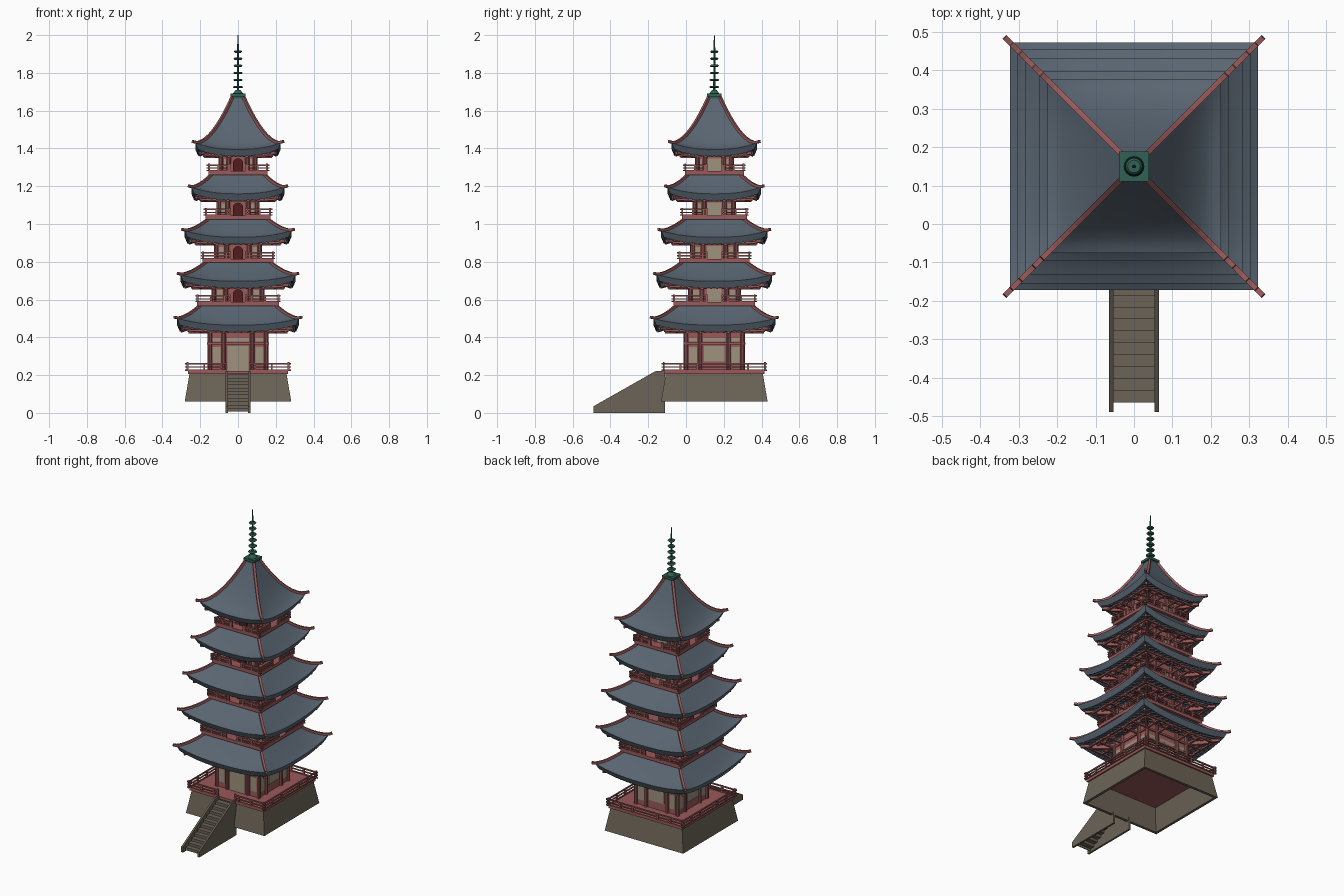
import bpy, bmesh, math
from mathutils import Matrix, Vector

if "Cube" in bpy.data.objects:
    bpy.data.objects.remove(bpy.data.objects["Cube"])

CY = 0.15  # tower axis in y; all parts are modelled around it


def mat(name, c):
    m = bpy.data.materials.new(name)
    m.diffuse_color = (*c, 1)
    m.use_nodes = True
    m.node_tree.nodes["Principled BSDF"].inputs["Base Color"].default_value = m.diffuse_color
    return m


RED = mat("red_timber", (0.32, 0.10, 0.10))
SLATE = mat("slate", (0.10, 0.13, 0.165))
BEIGE = mat("plaster", (0.34, 0.29, 0.21))
STONE = mat("stone", (0.15, 0.125, 0.095))
GREEN = mat("bronze", (0.03, 0.12, 0.09))
DARK = mat("dark_red", (0.09, 0.012, 0.012))


def rot(k):
    return Matrix.Rotation(k * math.pi / 2, 4, 'Z')


class Part:
    """Collects primitives in one mesh; k picks the side (0 = front)."""

    def __init__(self, name, material):
        self.name, self.mat, self.bm = name, material, bmesh.new()

    def box(self, x0, x1, y0, y1, z0, z1, k=0):
        m = rot(k) @ Matrix.Translation(((x0 + x1) / 2, (y0 + y1) / 2, (z0 + z1) / 2))
        bmesh.ops.create_cube(self.bm, size=1, matrix=m @ Matrix.Diagonal((x1 - x0, y1 - y0, z1 - z0, 1)))

    def beam(self, p, q, w, h, k=0):
        p, q = Vector(p), Vector(q)
        m = rot(k) @ Matrix.Translation((p + q) / 2) @ (q - p).to_track_quat('Y', 'Z').to_matrix().to_4x4()
        bmesh.ops.create_cube(self.bm, size=1, matrix=m @ Matrix.Diagonal((w, (q - p).length, h, 1)))

    def cone(self, x, y, z0, z1, r0, r1, n=8, k=0):
        bmesh.ops.create_cone(self.bm, cap_ends=True, segments=n, radius1=r0, radius2=r1, depth=z1 - z0,
                              matrix=rot(k) @ Matrix.Translation((x, y, (z0 + z1) / 2)))

    def prism(self, pts, vec):
        f = self.bm.faces.new([self.bm.verts.new(p) for p in pts])
        r = bmesh.ops.extrude_face_region(self.bm, geom=[f])
        bmesh.ops.translate(self.bm, vec=vec, verts=[v for v in r['geom'] if isinstance(v, bmesh.types.BMVert)])

    def loft(self, rows, n):
        """Square rings (half width, z, corner lift) joined into a four-sided skin."""
        for k in range(4):
            g = [[self.bm.verts.new(rot(k) @ Vector((u * h, -h, z + l * abs(u) ** 2.5)))
                  for u in [2 * i / n - 1 for i in range(n + 1)]] for h, z, l in rows]
            for a, b in zip(g, g[1:]):
                for i in range(n):
                    self.bm.faces.new((a[i], a[i + 1], b[i + 1], b[i]))
        bmesh.ops.remove_doubles(self.bm, verts=self.bm.verts, dist=1e-5)

    def done(self, smooth=False):
        bmesh.ops.recalc_face_normals(self.bm, faces=self.bm.faces)
        me = bpy.data.meshes.new(self.name)
        self.bm.to_mesh(me)
        me.materials.append(self.mat)
        o = bpy.data.objects.new(self.name, me)
        o.location.y = CY
        bpy.context.collection.objects.link(o)
        if smooth:
            bpy.context.view_layer.objects.active = o
            o.select_set(True)
            bpy.ops.object.shade_smooth_by_angle(angle=math.radians(30))
            o.select_set(False)


def railing(name, half, z, height, gaps):
    p = Part(name, RED)
    r = half - 0.012
    for k in range(4):
        g = gaps[k]
        spans = [(-half, -g), (g, half)] if g else [(-half, half)]
        for a, b in spans:
            for f, t in ((0.15, .006), (0.55, .006), (1, .008)):
                p.box(a, b, -r - .004, -r + .004, z + f * height - t, z + f * height, k)
        n = 6
        for i in range(n):
            x = -r + 2 * r * i / n
            if abs(x) > g:
                p.box(x - .005, x + .005, -r - .005, -r + .005, z, z + height * (1.1 if i == 0 else 1), k)
        for x in ([-g, g] if g else []):
            p.box(x - .005, x + .005, -r - .005, -r + .005, z, z + height * 1.1, k)
    p.done()


def roof(i, b, e, zb, ht, ztop, pw):
    """b: body half width, e: eave half width, zb: lowest edge, (ht, ztop): upper end."""
    L, th, rise, eo = 0.035, 0.035, 0.045, e - 0.015
    slope = []
    for s in range(11):
        t = s / 10
        slope.append((e + (ht - e) * t, zb + th + (ztop - zb - th) * t ** pw, L * (1 - t) ** 2))
    p = Part(f"roof_{i}", SLATE)
    p.loft([(b, zb + rise, 0), (eo, zb, L)] + slope, 16)
    p.done(True)

    # red hip ridges running past the eave corners
    p = Part(f"hip_ridges_{i}", RED)
    pts = [Vector((h, -h, z + l + .003)) for h, z, l in slope]
    pts.insert(0, pts[0] + Vector((.014, -.014, .004)))
    for k in range(4):
        for a, c in zip(pts, pts[1:]):
            p.beam(a, c + (c - a) * .05, .014, .014, k)
    p.done()

    def under(x, h, d=0):
        s = (h - b) / (eo - b)
        return Vector((x, -h, zb + rise * (1 - s) + L * s * abs(x / h) ** 2.5 - d))

    # rafters under the eaves
    p = Part(f"rafters_{i}", SLATE)
    n = 18
    for k in range(4):
        for j in range(n):
            x = (2 * (j + .5) / n - 1) * (e - .02)
            h0 = max(b, abs(x) + .004)
            if h0 < eo - .02:
                p.beam(under(x, h0, .003), under(x, eo - .006, .003), .008, .008, k)
    p.done()

    # stepped brackets, purlins and corner beams
    p = Part(f"brackets_{i}", RED)
    d = e - b
    for k in range(4):
        for f, drop in ((.38, .03), (.62, .018)):
            for x in (-.95 * b, -.45 * b, .45 * b, .95 * b):
                q = under(x, b + f * d, drop)
                p.beam((x, -b + .01, q.z), q, .012, .012, k)
                p.box(x - .022, x + .022, q.y - .005, q.y + .005, q.z, q.z + .012, k)
            h = b + f * d
            z = under(0, h, .008).z
            p.box(-h, h, -h - .005, -h + .005, z - .005, z + .005, k)
        for f, drop in ((.5, .035), (.8, .02)):
            h = b + f * d
            p.beam((b - .01, -b + .01, zb + rise - drop - .01), under(h, h, drop), .016, .016, k)
    p.done()


def storey(i, b, z0, z1, door_h):
    """Walls, columns, plaster panels and doors."""
    c = 0.46 * b
    w = b - .014
    timber, panel = Part(f"timber_frame_{i}", RED), Part(f"wall_panels_{i}", BEIGE)
    timber.box(-w, w, -w, w, z0, z1)
    zt = z0 + door_h
    for k in range(4):
        for x in (-w, -c, c):
            timber.cone(x, -w, z0, z1, .012, .012, 10, k)
        for z in (zt + .012, z1 - .045):
            timber.box(-b, b, -w - .008, -w, z - .006, z + .006, k)
        for s in (-1, 1):
            x0, x1 = sorted((s * (c + .016), s * (w - .016)))
            panel.box(x0, x1, -w - .003, -w, z0 + .25 * door_h, zt - .005, k)
            if i == 1:
                panel.box(x0, x1, -w - .003, -w, zt + .022, zt + .042, k)
        if i == 1:
            panel.box(-c + .016, c - .016, -w - .003, -w, zt + .022, zt + .042, k)
            panel.box(-.055, .055, -w - .006, -w, z0 + (0 if k == 0 else .05), zt, k)
        elif k:
            panel.box(-.038, .038, -w - .006, -w, z0, zt, k)
    timber.done(True)
    panel.done()
    if i > 1:
        r = .027
        door = Part(f"arched_door_{i}", DARK)
        arc = [(r * math.cos(a * math.pi / 10), -w, zt - r + r * math.sin(a * math.pi / 10)) for a in range(11)]
        door.prism([(r, -w, z0)] + arc + [(-r, -w, z0)], (0, -.012, 0))
        door.done()


# hollow stone base and deck
p = Part("stone_base", STONE)
p.loft([(.265, .06, 0), (.282, .06, 0), (.257, .206, 0), (.24, .206, 0), (.265, .06, 0)], 1)
p.done()
p = Part("deck", RED)
p.box(-.266, .266, -.266, .266, .205, .222)
p.done()
railing("deck_railing", .28, .222, .043, (.062, 0, 0, 0))

# staircase: two stringers with open-backed steps
p = Part("stair_sides", STONE)
side = [(-.49, 0), (-.49, .035), (-.16, .222), (-.11, .222), (-.11, 0)]
for x in (-.065, .053):
    p.prism([(x, y - CY, z) for y, z in side], (.012, 0, 0))
p.done()
p = Part("stair_steps", STONE)
N = 11
for j in range(N):
    y, z = -.465 + .031 * j - CY, .025 + .0178 * j
    p.box(-.053, .053, y, y + .036, z - .005, z)
    p.box(-.053, .053, y, y + .005, z - .018, z)
p.done()

# storeys: body half, floor z, balcony half, eave half, eave bottom z
levels = [(.164, .222, .28, .3225, .430), (.142, .587, .226, .305, .662), (.130, .815, .197, .282, .895),
          (.117, 1.045, .182, .247, 1.125), (.105, 1.280, .166, .226, 1.360)]
for i, (b, z0, bal, e, zb) in enumerate(levels, 1):
    storey(i, b, z0, zb + .045, .133 if i == 1 else .068)
    if i > 1:
        f = Part(f"balcony_floor_{i}", RED)
        f.box(-bal + .01, bal - .01, -bal + .01, bal - .01, z0 - .02, z0)
        f.done()
        railing(f"balcony_railing_{i}", bal, z0, .036, (.042,) * 4)
    if i < 5:
        roof(i, b, e, zb, levels[i][2] - .03, levels[i][1] - .016, 1.15)
    else:
        roof(i, b, e, zb, .032, 1.665, 1.6)

# finial: stepped base, bowl, pole and rings
p = Part("finial_base", GREEN)
p.box(-.03, .03, -.03, .03, 1.655, 1.68)
p.box(-.039, .039, -.039, .039, 1.675, 1.69)
p.cone(0, 0, 1.69, 1.71, .027, .012, 16)
p.done()
p = Part("finial_pole", GREEN)
p.cone(0, 0, 1.69, 1.93, .006, .005)
p.cone(0, 0, 1.93, 2.0, .005, .002)
p.done()
p = Part("finial_rings", GREEN)
for j in range(6):
    z, r = 1.725 + .0375 * j, .027 - .001 * j
    p.cone(0, 0, z - .006, z, r * .75, r, 16)
    p.cone(0, 0, z, z + .006, r, r * .75, 16)
p.done()
